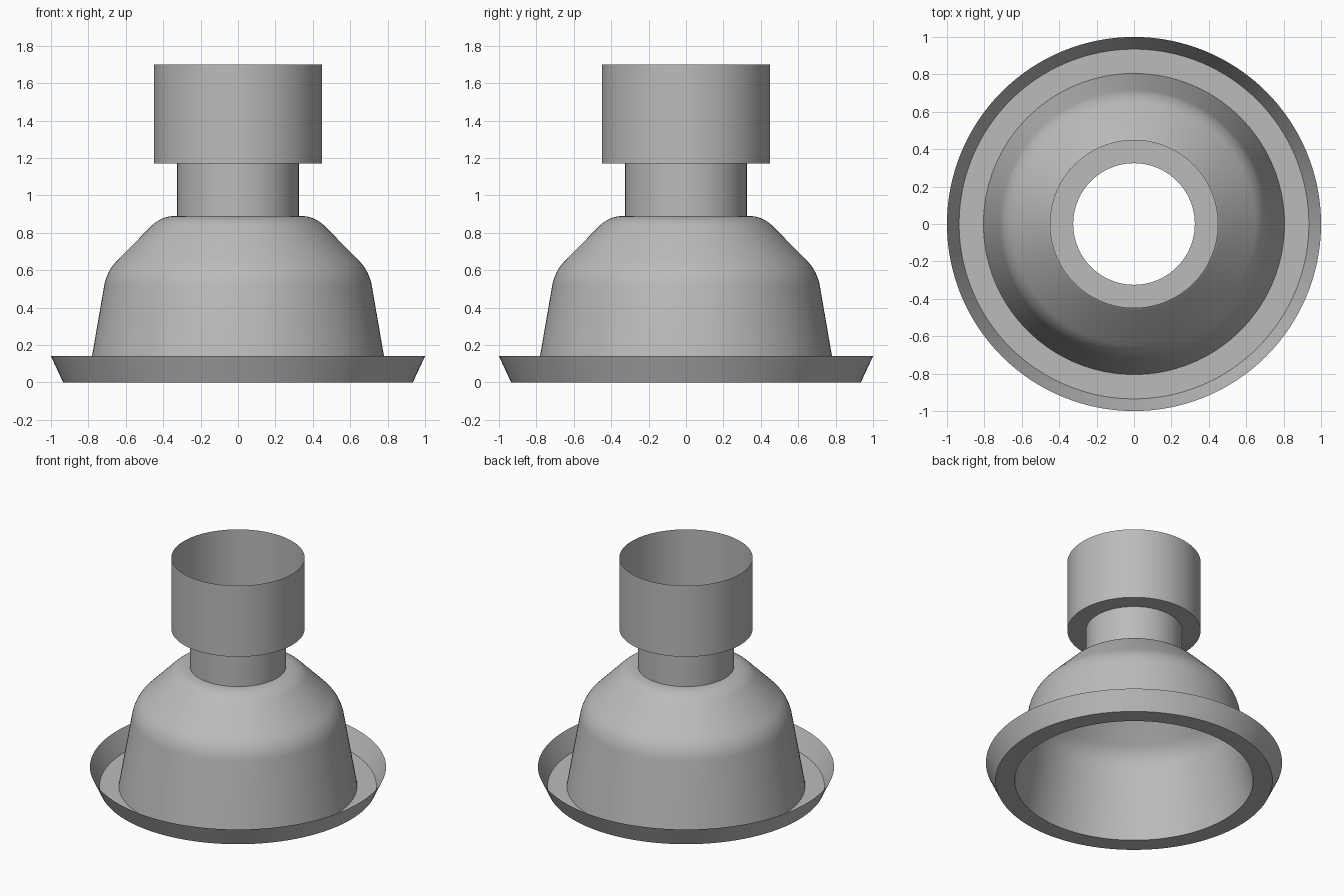
import bpy, bmesh, math
from mathutils import Vector

cube = bpy.data.objects.get("Cube")
if cube:
    bpy.data.objects.remove(cube, do_unlink=True)

GREY = (0.5, 0.5, 0.5, 1)
mat = bpy.data.materials.new("plain grey")
mat.use_nodes = True
mat.diffuse_color = GREY
mat.node_tree.nodes["Principled BSDF"].inputs["Base Color"].default_value = GREY


def fillet(before, corner, after, length, steps=8):
    """Arc that rounds a corner, starting and ending `length` away from it."""
    b, c, a = Vector(before), Vector(corner), Vector(after)
    u, v = (b - c).normalized(), (a - c).normalized()
    half = u.angle(v) / 2
    centre = c + (u + v).normalized() * length / math.cos(half)
    radius = length * math.tan(half)
    start, end = c + u * length - centre, c + v * length - centre
    arc = [start.lerp(end, i / steps) for i in range(steps + 1)]
    # push chord points out to the arc
    return [tuple(centre + p.normalized() * radius) for p in arc]


def revolve(name, profile, segments=128):
    """Thin surface of revolution from (radius, height) points."""
    bm = bmesh.new()
    verts = [bm.verts.new((r, 0, z)) for r, z in profile]
    edges = [bm.edges.new(pair) for pair in zip(verts, verts[1:])]
    bmesh.ops.spin(bm, geom=verts + edges, cent=(0, 0, 0), axis=(0, 0, 1),
                   angle=2 * math.pi, steps=segments)
    bmesh.ops.remove_doubles(bm, verts=bm.verts, dist=1e-4)
    bmesh.ops.recalc_face_normals(bm, faces=bm.faces)
    # make the normals face outward
    bm.normal_update()
    if sum(f.normal.dot(Vector((*f.calc_center_median().xy, 0))) for f in bm.faces) < 0:
        bmesh.ops.reverse_faces(bm, faces=bm.faces)
    mesh = bpy.data.meshes.new(name)
    bm.to_mesh(mesh)
    bm.free()
    obj = bpy.data.objects.new(name, mesh)
    bpy.context.collection.objects.link(obj)
    mesh.materials.append(mat)
    bpy.ops.object.select_all(action='DESELECT')
    obj.select_set(True)
    bpy.context.view_layer.objects.active = obj
    bpy.ops.object.shade_smooth_by_angle(angle=math.radians(30))
    return obj


# Key points shared by neighbouring parts
foot = (0.805, 0)
shoulder_low = (0.702, 0.595)
shoulder_top = (0.41, 0.89)
neck_base = (0.325, 0.89)
neck_top = (0.325, 1.17)

# Flat bottom ring with a flared lip
revolve("base_flange", [foot, (0.935, 0), (1.0, 0.14)])

# Bell-shaped body with two rounded shoulders
revolve("bell_body", [foot]
        + fillet(foot, shoulder_low, shoulder_top, 0.08)
        + fillet(shoulder_low, shoulder_top, neck_base, 0.075)
        + [neck_base])

# Narrow neck and open upper cup
revolve("neck", [neck_base, neck_top])
revolve("upper_cup", [neck_top, (0.45, 1.17), (0.45, 1.70)])
